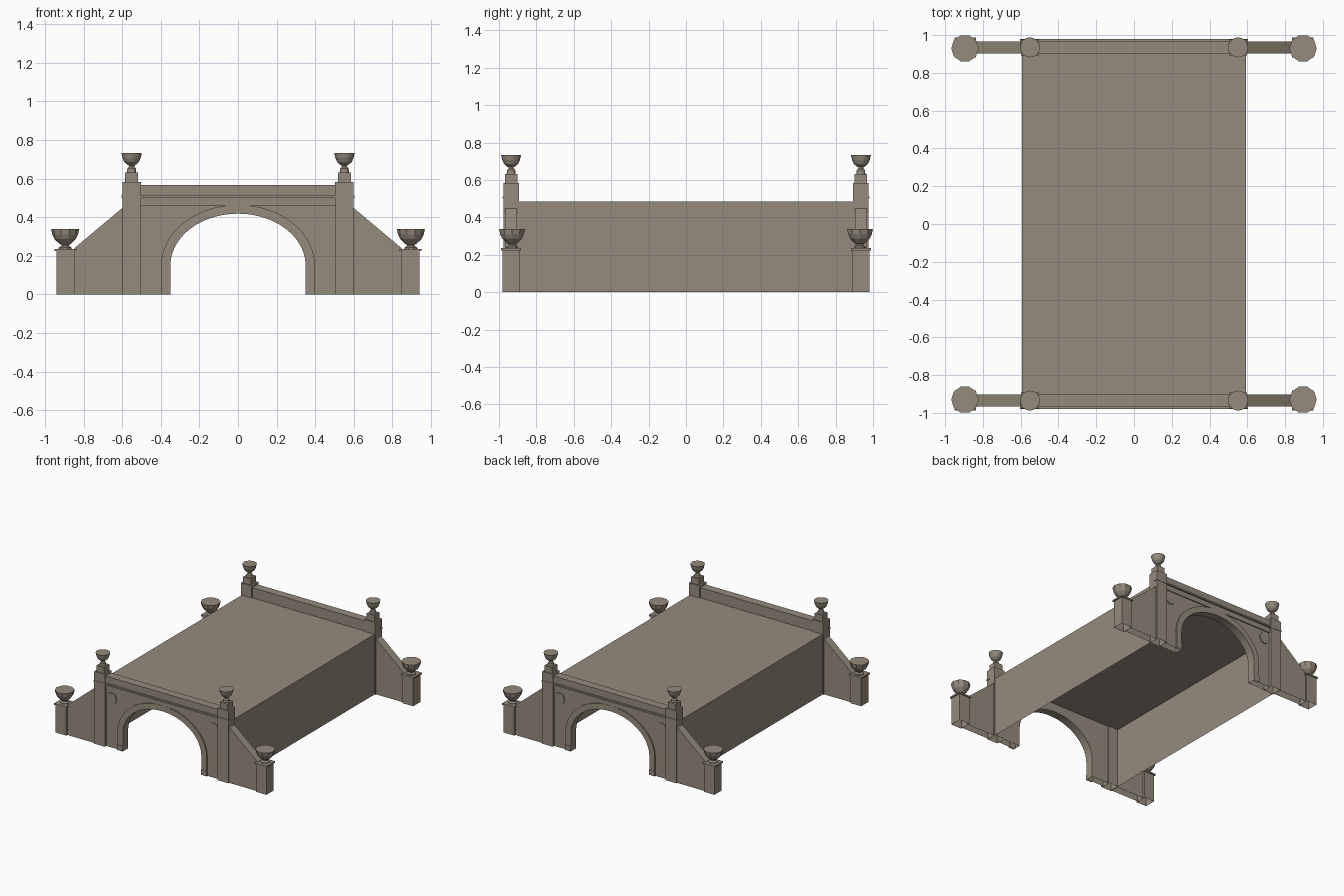
import bpy, bmesh, math

old = bpy.data.objects.get("Cube")
if old:
    bpy.data.objects.remove(old, do_unlink=True)

stone = bpy.data.materials.new("warm_grey_stone")
stone.use_nodes = True
STONE = (0.30, 0.26, 0.205, 1)
stone.diffuse_color = STONE
stone.node_tree.nodes["Principled BSDF"].inputs["Base Color"].default_value = STONE

MID = 0.935  # distance of each portal's centre line from the middle


def finish(name, bm, closed=True):
    """Turn a bmesh into an object; undersides resting on the ground stay open."""
    if closed:
        bmesh.ops.recalc_face_normals(bm, faces=bm.faces)
    ground = [f for f in bm.faces if all(v.co.z < 0.001 for v in f.verts)]
    bmesh.ops.delete(bm, geom=ground, context='FACES')
    mesh = bpy.data.meshes.new(name)
    bm.to_mesh(mesh)
    bm.free()
    mesh.materials.append(stone)
    ob = bpy.data.objects.new(name, mesh)
    bpy.context.collection.objects.link(ob)
    return ob


def prism(name, outline, y0, y1):
    """Extrude an x-z outline from y0 to y1."""
    bm = bmesh.new()
    face = bm.faces.new([bm.verts.new((x, y0, z)) for x, z in outline])
    ext = bmesh.ops.extrude_face_region(bm, geom=[face])
    for v in ext["geom"]:
        if isinstance(v, bmesh.types.BMVert):
            v.co.y = y1
    return finish(name, bm)


def box(name, x0, x1, y0, y1, z0, z1):
    return prism(name, [(x0, z0), (x1, z0), (x1, z1), (x0, z1)], y0, y1)


def block(name, x, y, half_x, half_y, z0, z1):
    return box(name, x - half_x, x + half_x, y - half_y, y + half_y, z0, z1)


def lathe(name, profile, x, y, sides):
    """Faceted turned shape from (radius, height) pairs."""
    bm = bmesh.new()
    rings = []
    for r, z in profile:
        angles = [2 * math.pi * i / sides for i in range(sides)]
        rings.append([bm.verts.new((x + r * math.cos(a), y + r * math.sin(a), z)) for a in angles])
    for low, high in zip(rings, rings[1:]):
        for i in range(sides):
            j = (i + 1) % sides
            bm.faces.new((low[i], low[j], high[j], high[i]))
    bm.faces.new(rings[0][::-1])
    bm.faces.new(rings[-1])
    return finish(name, bm)


def arch(half_width, spring, crown, steps=28):
    """Arch line from the right foot over the crown to the left foot."""
    curve = [(half_width * math.cos(math.pi * i / steps),
              spring + (crown - spring) * math.sin(math.pi * i / steps)) for i in range(steps + 1)]
    return [(half_width, 0)] + curve + [(-half_width, 0)]


# Thin deck and side walls, open below
bm = bmesh.new()
section = [(-0.592, 0), (-0.592, 0.485), (0.592, 0.485), (0.592, 0)]
front = [bm.verts.new((x, -MID, z)) for x, z in section]
back = [bm.verts.new((x, MID, z)) for x, z in section]
for i in range(3):
    bm.faces.new((front[i], front[i + 1], back[i + 1], back[i]))
finish("deck_and_side_walls", bm, closed=False)

opening = arch(0.35, 0.15, 0.418)
ring_outer = arch(0.398, 0.15, 0.464)
wall = [(-0.51, 0), (-0.51, 0.567), (0.51, 0.567), (0.51, 0)] + opening
ring = ring_outer + opening[::-1]

low_urn = [(0.034, 0.235), (0.034, 0.242), (0.02, 0.25), (0.02, 0.258), (0.03, 0.262),
           (0.036, 0.268), (0.055, 0.286), (0.067, 0.31), (0.0725, 0.338)]
high_urn = [(0.024, 0.63), (0.022, 0.652), (0.014, 0.66), (0.014, 0.668), (0.022, 0.672),
            (0.038, 0.686), (0.047, 0.706), (0.053, 0.733)]

for end, s in (("front", -1), ("back", 1)):
    y = s * MID
    # Arched portal wall with its raised ring and foot blocks
    prism(end + "_portal_wall", wall, s * 0.90, s * 0.958)
    prism(end + "_arch_ring", ring, s * 0.95, s * 0.967)
    # String courses and cornice
    box(end + "_frieze", -0.51, 0.51, s * 0.95, s * 0.966, 0.46, 0.502)
    box(end + "_cornice", -0.603, 0.603, s * 0.95, s * 0.98, 0.50, 0.512)
    box(end + "_parapet", -0.51, 0.51, s * 0.90, s * 0.967, 0.512, 0.567)

    for side, m in (("right", -1), ("left", 1)):
        tag = end + "_" + side
        block(tag + "_arch_foot", m * 0.375, s * 0.96, 0.025, 0.01, 0, 0.042)
        # Roundel beside the arch
        disc = [(m * 0.455 + 0.045 * math.cos(math.tau * i / 24),
                 0.397 + 0.045 * math.sin(math.tau * i / 24)) for i in range(24)]
        prism(tag + "_roundel", disc, s * 0.955, s * 0.965)
        # Tall pier with stepped top and urn
        block(tag + "_pier", m * 0.551, y, 0.048, 0.042, 0, 0.583)
        block(tag + "_pier_step", m * 0.551, y, 0.034, 0.034, 0.583, 0.632)
        lathe(tag + "_pier_urn", high_urn, m * 0.551, y, 16)
        # Sloping wing wall
        prism(tag + "_wing_wall", [(m * 0.59, 0), (m * 0.85, 0), (m * 0.85, 0.237),
                                   (m * 0.59, 0.455)], y - 0.032, y + 0.032)
        # Low end post with cap and urn
        block(tag + "_end_post", m * 0.893, y, 0.047, 0.046, 0, 0.224)
        block(tag + "_end_post_cap", m * 0.893, y, 0.056, 0.053, 0.224, 0.236)
        lathe(tag + "_end_urn", low_urn, m * 0.895, s * 0.93, 10)
